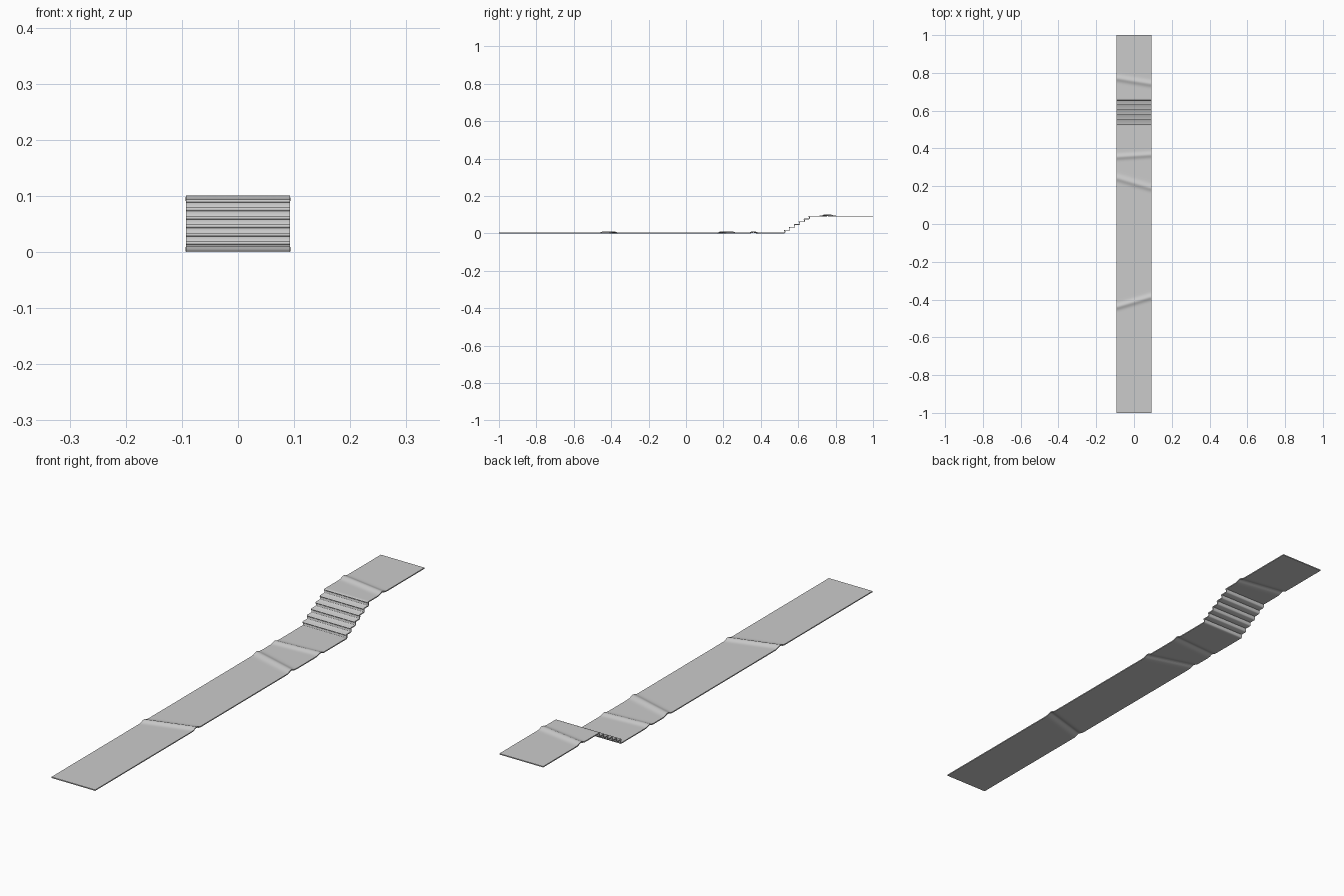
import bpy, bmesh, math

if "Cube" in bpy.data.objects:
    bpy.data.objects.remove(bpy.data.objects["Cube"])

HALF_W = 0.093
THICK = 0.004
COLS = 16
BASE, TOP = 0.004, 0.094
STEPS, FIRST, GOING = 6, 0.527, 0.0262

# wrinkles: y at left edge, y at right edge, height, half width
WRINKLES = [(-0.44, -0.385, 0.007, 0.014), (0.245, 0.19, 0.007, 0.015),
            (0.355, 0.367, 0.006, 0.013), (0.772, 0.742, 0.007, 0.014)]


def flat(y0, y1, z, step=0.005):
    n = max(1, round((y1 - y0) / step))
    return [(y0 + (y1 - y0) * i / n, z) for i in range(n + 1)]


def wrinkle_height(x, y):
    t = (x + HALF_W) / (2 * HALF_W)
    return sum(h * math.exp(-((y - (a + (b - a) * t)) / w) ** 2)
               for a, b, h, w in WRINKLES)


# side profile: lower floor, stairs with rounded nosings, upper floor
rise = (TOP - BASE) / STEPS
profile = flat(-1, FIRST - 0.006, BASE)
for i in range(STEPS):
    y, z = FIRST + i * GOING, BASE + i * rise
    profile += [(y - 0.001, z), (y, z + 0.001), (y, z + rise - 0.007)]
    for k in range(6):
        a = math.radians(-90 - k * 36)
        profile.append((y + 0.003 * math.cos(a), z + rise - 0.003 + 0.003 * math.sin(a)))
profile += flat(FIRST + (STEPS - 1) * GOING + 0.01, 1, TOP)

# carpet sheet
bm = bmesh.new()
rows = []
for y, z in profile:
    xs = [-HALF_W + 2 * HALF_W * c / COLS for c in range(COLS + 1)]
    rows.append([bm.verts.new((x, y, z + wrinkle_height(x, y))) for x in xs])
for r0, r1 in zip(rows, rows[1:]):
    for c in range(COLS):
        bm.faces.new((r0[c], r0[c + 1], r1[c + 1], r1[c]))
mesh = bpy.data.meshes.new("stair_carpet")
bm.to_mesh(mesh)
bm.free()
carpet = bpy.data.objects.new("stair_carpet", mesh)
bpy.context.collection.objects.link(carpet)

# carpet thickness, grown downward
solid = carpet.modifiers.new("thickness", 'SOLIDIFY')
solid.thickness = THICK
solid.offset = -1

bpy.context.view_layer.objects.active = carpet
carpet.select_set(True)
bpy.ops.object.modifier_apply(modifier="thickness")
bpy.ops.object.shade_smooth_by_angle(angle=math.radians(50))
